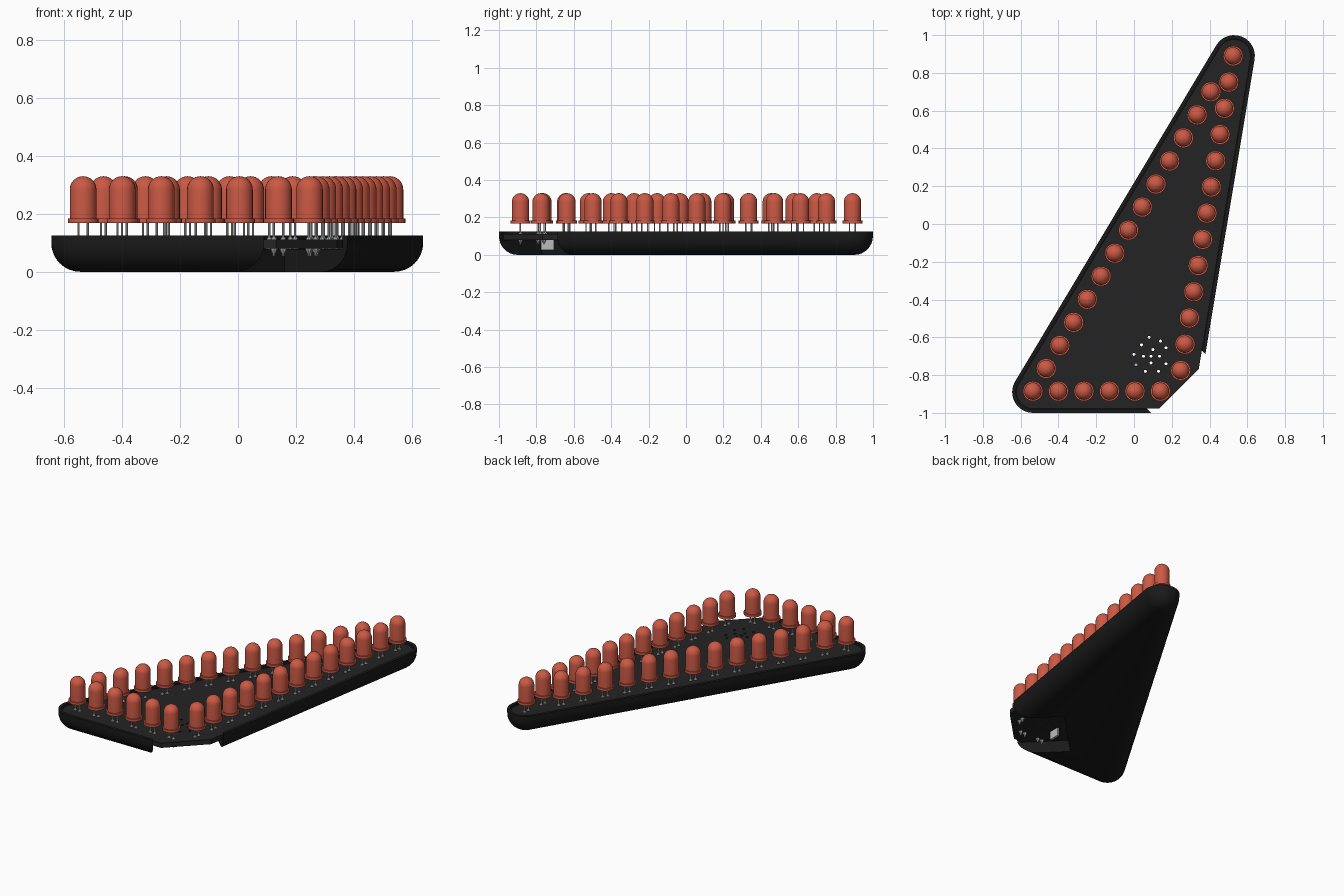
import bpy, bmesh, math
from mathutils import Vector, Matrix

if "Cube" in bpy.data.objects:
    bpy.data.objects.remove(bpy.data.objects["Cube"])


def material(name, rgb, rough=0.6):
    m = bpy.data.materials.new(name)
    m.use_nodes = True
    m.diffuse_color = (*rgb, 1)
    bsdf = m.node_tree.nodes["Principled BSDF"]
    bsdf.inputs["Base Color"].default_value = (*rgb, 1)
    bsdf.inputs["Roughness"].default_value = rough
    return m


BLACK = material("black casing", (0.010, 0.010, 0.010))
BOARD = material("dark board", (0.017, 0.017, 0.017))
RED = material("red lamp", (0.60, 0.10, 0.058))
METAL = material("grey metal", (0.5, 0.5, 0.5))


def add_object(name, bm, mat):
    bmesh.ops.recalc_face_normals(bm, faces=bm.faces)
    me = bpy.data.meshes.new(name)
    bm.to_mesh(me)
    bm.free()
    ob = bpy.data.objects.new(name, me)
    bpy.context.collection.objects.link(ob)
    me.materials.append(mat)
    return ob


def smooth(ob, angle=35):
    bpy.ops.object.select_all(action='DESELECT')
    ob.select_set(True)
    bpy.context.view_layer.objects.active = ob
    bpy.ops.object.shade_smooth_by_angle(angle=math.radians(angle))


def cut(ob, cutter):
    cutter.hide_render = True
    cutter.hide_set(True)
    mod = ob.modifiers.new(cutter.name, 'BOOLEAN')
    mod.operation = 'DIFFERENCE'
    mod.solver = 'EXACT'
    mod.object = cutter


def loft(rings):
    """Bridge closed rings of equal length and cap both ends."""
    bm = bmesh.new()
    loops = [[bm.verts.new(p) for p in ring] for ring in rings]
    for a, b in zip(loops, loops[1:]):
        for i in range(len(a)):
            j = (i + 1) % len(a)
            bm.faces.new((a[i], a[j], b[j], b[i]))
    bm.faces.new(loops[0])
    bm.faces.new(loops[-1])
    return bm


def lathe_rings(profile, n):
    return [[(r * math.cos(2 * math.pi * k / n), r * math.sin(2 * math.pi * k / n), z)
             for k in range(n)] for r, z in profile]


# Rounded triangular outline: corner centre, first and last normal angle
CORNERS = [((-0.535, -0.89), 149, 270), ((0.233, -0.89), -90, -9.5), ((0.53, 0.89), -9.5, 149)]


def outline(r, z, steps=12):
    pts = []
    for (x, y), a, b in CORNERS:
        for k in range(steps + 1):
            t = math.radians(a + (b - a) * k / steps)
            pts.append((x + r * math.cos(t), y + r * math.sin(t), z))
    return pts


# Casing with rounded underside and a recess for the board
rings = []
for k in range(9):
    t = math.pi / 2 * k / 8
    rings.append(outline(0.01 + 0.1 * math.sin(t), 0.1 - 0.1 * math.cos(t)))
rings += [outline(0.11, 0.125), outline(0.09, 0.125), outline(0.09, 0.078)]
casing = add_object("casing", loft(rings), BLACK)

# Diagonal notch through the casing corner
bm = bmesh.new()
bmesh.ops.create_cube(bm, size=1)
place = (Matrix.Translation((0.23, -0.84, 0.06)) @ Matrix.Rotation(math.radians(45), 4, 'Z')
         @ Matrix.Diagonal((0.424, 0.62, 0.4, 1)))
bmesh.ops.transform(bm, matrix=place, verts=bm.verts)
cut(casing, add_object("notch_cutter", bm, BLACK))
smooth(casing)

# Board with a chamfered corner
bm = loft([outline(0.088, 0.08), outline(0.088, 0.111)])
cutting = bmesh.ops.bisect_plane(bm, geom=bm.verts[:] + bm.edges[:] + bm.faces[:],
                                 plane_co=(0.25, -0.86, 0), plane_no=(1, -1, 0), clear_outer=True)
bmesh.ops.holes_fill(bm, edges=[e for e in bm.edges if e.is_boundary])
board = add_object("board", bm, BOARD)

# Cluster of small sound holes
HOLES = [(.08, -.60), (.14, -.62), (.04, -.64), (.10, -.665), (.17, -.655), (0, -.69), (.05, -.70),
         (.09, -.70), (.135, -.70), (.01, -.745), (.09, -.735), (.17, -.74), (.06, -.78), (.13, -.78)]
bm = bmesh.new()
for x, y in HOLES:
    bmesh.ops.create_cone(bm, cap_ends=True, segments=10, radius1=0.008, radius2=0.008, depth=0.2,
                          matrix=Matrix.Translation((x, y, 0.1)))
cut(board, add_object("hole_cutter", bm, BOARD))

# One lamp: flange, straight body and dome, as a shared mesh
profile = [(0.053, 0.168), (0.053, 0.184), (0.046, 0.184)]
for k in range(9):
    t = math.pi / 2 * k / 8
    profile.append((max(0.046 * math.cos(t), 0.001), 0.284 + 0.046 * math.sin(t)))
lamp = add_object("lamp", loft(lathe_rings(profile, 24)), RED)
smooth(lamp)

# A pair of wire legs with solder cones above and below the board
bm = bmesh.new()
for x in (-0.016, 0.016):
    for r1, r2, z0, z1 in ((0.004, 0.004, 0.055, 0.17), (0.011, 0.004, 0.111, 0.122),
                           (0.004, 0.014, 0.06, 0.08)):
        bmesh.ops.create_cone(bm, cap_ends=True, segments=8, radius1=r1, radius2=r2, depth=z1 - z0,
                              matrix=Matrix.Translation((x, 0, (z0 + z1) / 2)))
legs = add_object("lamp_legs", bm, METAL)


# Rows of lamps along the three edges
def row(start, end, count):
    a, b = Vector((*start, 0)), Vector((*end, 0))
    turn = math.atan2(b.y - a.y, b.x - a.x)
    return [(a.lerp(b, k / (count - 1)), turn) for k in range(count)]


spots = (row((-0.535, -0.885), (0.14, -0.885), 6)
         + row((0.247, -0.775), (0.525, 0.89), 13)
         + row((-0.465, -0.765), (0.407, 0.70), 13))
for i, (pos, turn) in enumerate(spots):
    for part in (lamp, legs):
        ob = part
        if i:
            ob = part.copy()
            bpy.context.collection.objects.link(ob)
        ob.location = pos
        ob.rotation_euler.z = turn

# Small metal part hanging beneath the board
bm = bmesh.new()
bmesh.ops.create_cube(bm, size=1)
bmesh.ops.transform(bm, verts=bm.verts, matrix=Matrix.Translation((0.01, -0.74, 0.053))
                    @ Matrix.Diagonal((0.015, 0.07, 0.054, 1)))
add_object("underside_clip", bm, METAL)
